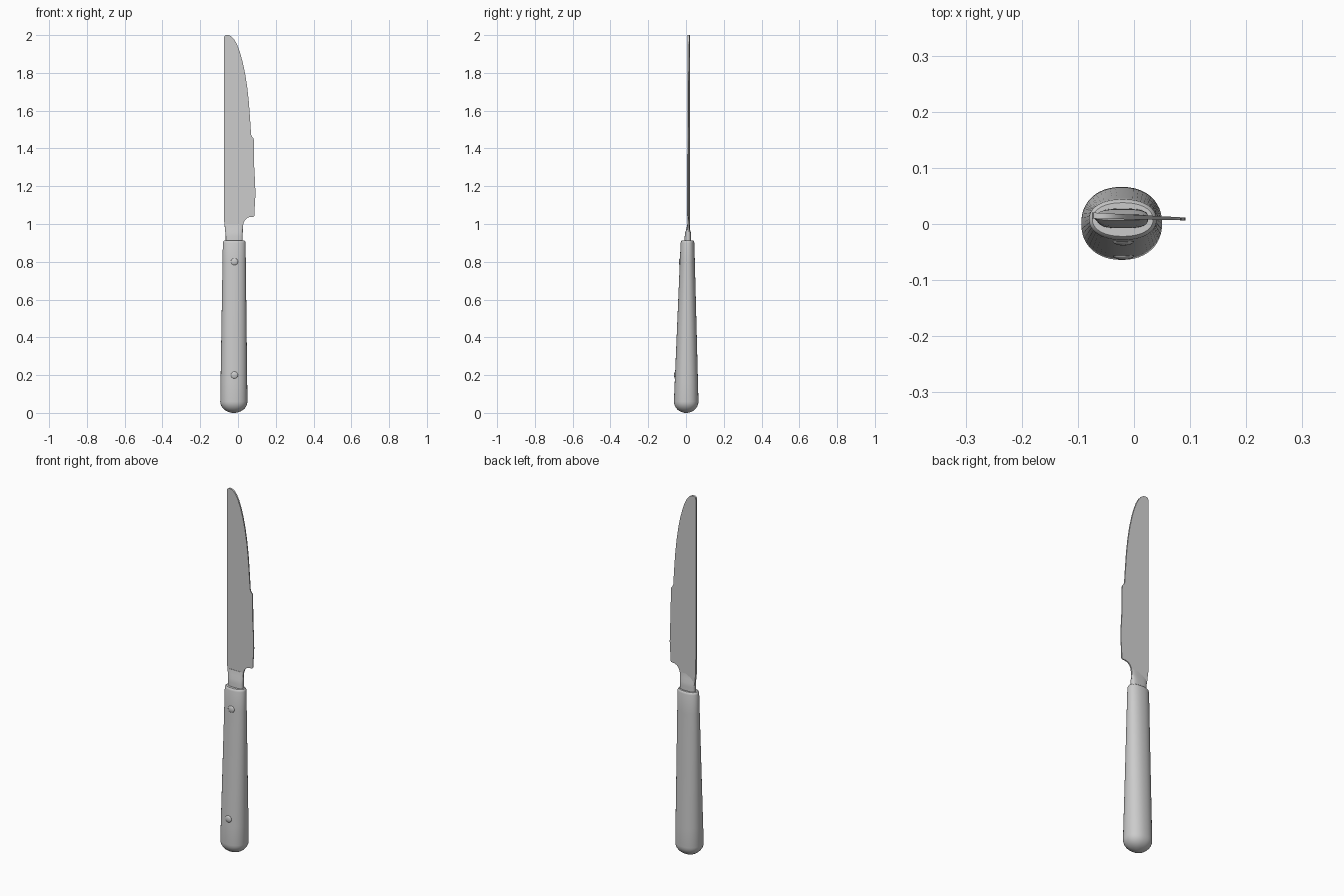
import bpy, bmesh
from math import cos, sin, pi, radians, copysign

cube = bpy.data.objects.get("Cube")
if cube:
    bpy.data.objects.remove(cube)

steel = bpy.data.materials.new("satin grey")
steel.use_nodes = True
steel.diffuse_color = (0.6, 0.6, 0.6, 1)
steel.node_tree.nodes["Principled BSDF"].inputs["Base Color"].default_value = (0.6, 0.6, 0.6, 1)


def finish(bm, name, angle=35):
    bmesh.ops.recalc_face_normals(bm, faces=bm.faces)
    mesh = bpy.data.meshes.new(name)
    bm.to_mesh(mesh)
    bm.free()
    mesh.materials.append(steel)
    obj = bpy.data.objects.new(name, mesh)
    bpy.context.collection.objects.link(obj)
    bpy.ops.object.select_all(action="DESELECT")
    obj.select_set(True)
    bpy.context.view_layer.objects.active = obj
    bpy.ops.object.shade_smooth_by_angle(angle=radians(angle))
    return obj


def loft(name, sections, power, sides=48):
    """Skin rounded sections given as (z, centre x, centre y, half x, half y)."""
    bm = bmesh.new()
    rings = []
    for z, cx, cy, rx, ry in sections:
        ring = []
        for i in range(sides):
            c, s = cos(2 * pi * i / sides), sin(2 * pi * i / sides)
            x = copysign(abs(c) ** (2 / power), c)
            y = copysign(abs(s) ** (2 / power), s)
            ring.append(bm.verts.new((cx + rx * x, cy + ry * y, z)))
        rings.append(ring)
    for a, b in zip(rings, rings[1:]):
        for i in range(sides):
            j = (i + 1) % sides
            bm.faces.new((a[i], a[j], b[j], b[i]))
    bm.faces.new(rings[0])
    bm.faces.new(rings[-1])
    return finish(bm, name)


# Handle: domed butt, tapered grip, softened upper rim
def grip(z):
    t = (z - 0.06) / 0.85
    return (z, -0.022 + 0.002 * t, 0.001 + 0.007 * t, 0.072 - 0.012 * t, 0.065 - 0.029 * t)


butt = []
for k in range(1, 9):
    a = k / 8 * pi / 2
    butt.append((0.06 - 0.06 * cos(a), -0.022, 0.001, 0.072 * sin(a), 0.065 * sin(a)))
body = [grip(0.06 + 0.84 * k / 8) for k in range(1, 9)]
rim = [(0.908, -0.02, 0.008, 0.058, 0.034), (0.912, -0.02, 0.008, 0.054, 0.030)]
loft("handle", [(0, -0.022, 0.001, 0.008, 0.007)] + butt + body + rim, 2.2)

# Neck: thick collar that thins into the blade
loft("neck", [
    (0.89, -0.02, 0.010, 0.045, 0.018),
    (0.935, -0.02, 0.010, 0.045, 0.017),
    (0.955, -0.021, 0.011, 0.046, 0.015),
    (0.975, -0.022, 0.011, 0.047, 0.009),
    (1.0, -0.023, 0.012, 0.049, 0.005),
], 3)

# Blade: outline extruded between two planes that converge on the edge
outline = [
    (-0.066, 0.95), (-0.069, 0.98), (-0.074, 1.02), (-0.075, 1.3), (-0.075, 1.985),
    (-0.072, 1.995), (-0.064, 2.0), (-0.05, 2.0), (-0.036, 1.994), (-0.02, 1.977),
    (-0.005, 1.95), (0.01, 1.91), (0.024, 1.86), (0.037, 1.80), (0.048, 1.73),
    (0.057, 1.65), (0.063, 1.57), (0.067, 1.51), (0.069, 1.475), (0.074, 1.462),
    (0.083, 1.452), (0.085, 1.43), (0.086, 1.3), (0.091, 1.21), (0.092, 1.15),
    (0.088, 1.08), (0.087, 1.045), (0.082, 1.038), (0.063, 1.037), (0.048, 1.032),
    (0.036, 1.02), (0.029, 1.005), (0.026, 0.985), (0.025, 0.95),
]
bm = bmesh.new()
sheets = []
for side in (-1, 1):
    sheet = []
    for x, z in outline:
        t = (x + 0.075) / 0.167
        sheet.append(bm.verts.new((x, 0.015 - 0.006 * t + side * (0.0055 - 0.003 * t), z)))
    bm.faces.new(sheet)
    sheets.append(sheet)
front, back = sheets
for i in range(len(outline)):
    j = (i + 1) % len(outline)
    bm.faces.new((front[i], front[j], back[j], back[i]))
finish(bm, "blade")

# Rivets: shallow domes on the front of the handle
for name, z in (("lower_rivet", 0.2), ("upper_rivet", 0.8)):
    _, cx, cy, rx, ry = grip(z)
    bm = bmesh.new()
    bmesh.ops.create_uvsphere(bm, u_segments=24, v_segments=12, radius=0.019)
    bmesh.ops.scale(bm, vec=(1, 0.4, 1), verts=bm.verts)
    bmesh.ops.translate(bm, vec=(-0.019, cy - ry + 0.002, z), verts=bm.verts)
    finish(bm, name)
